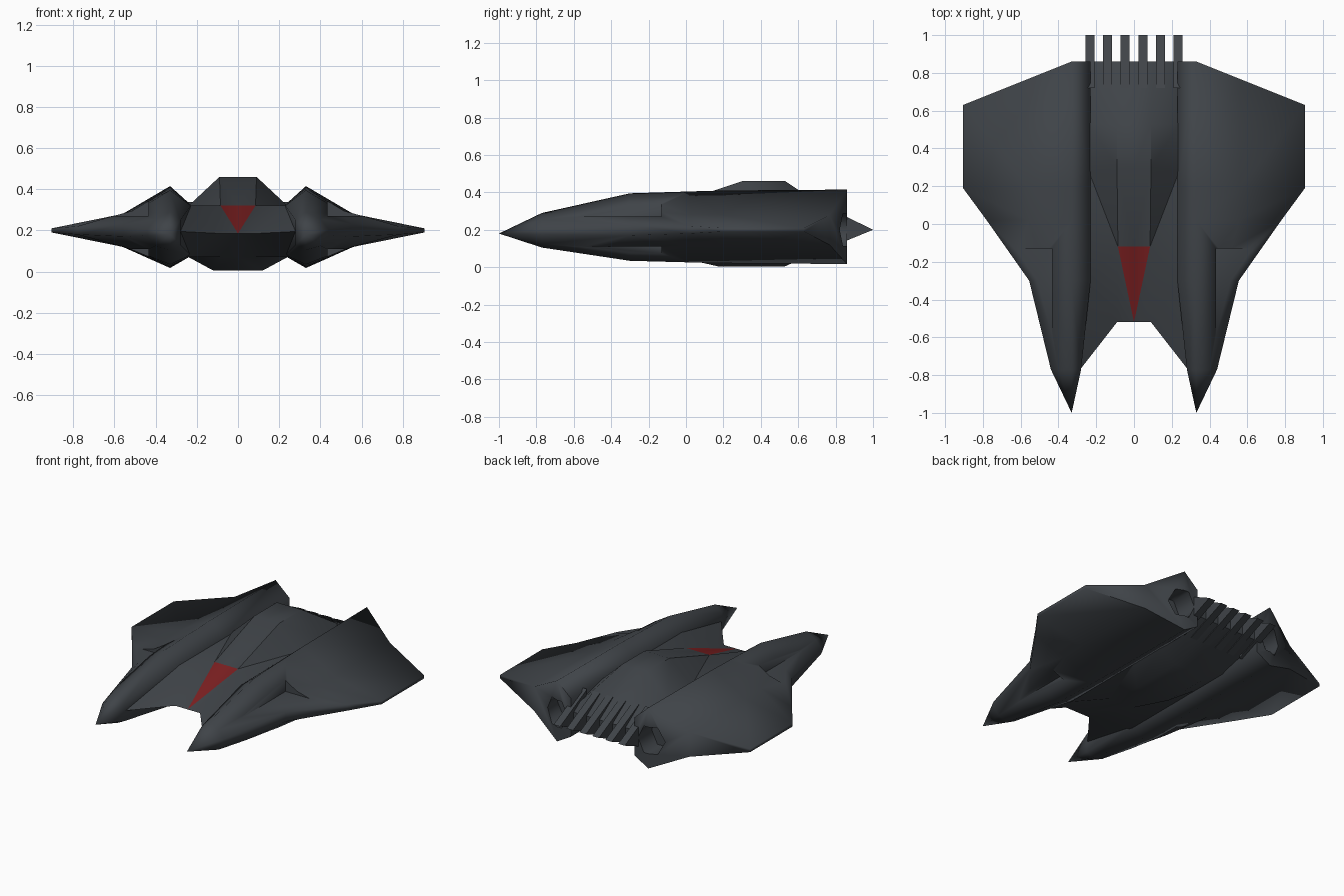
import bpy, bmesh, math

if "Cube" in bpy.data.objects:
    bpy.data.objects.remove(bpy.data.objects["Cube"])


def material(name, col):
    m = bpy.data.materials.new(name)
    m.diffuse_color = (*col, 1)
    m.use_nodes = True
    m.node_tree.nodes["Principled BSDF"].inputs["Base Color"].default_value = m.diffuse_color
    return m


SLATE = material("dark slate", (0.05, 0.057, 0.065))
RED = material("deep red", (0.2, 0.014, 0.015))


def make(name, verts, faces, mats=(SLATE,)):
    me = bpy.data.meshes.new(name)
    me.from_pydata(verts, [], faces)
    for m in mats:
        me.materials.append(m)
    bm = bmesh.new()
    bm.from_mesh(me)
    bmesh.ops.recalc_face_normals(bm, faces=bm.faces)
    bm.to_mesh(me)
    bm.free()
    ob = bpy.data.objects.new(name, me)
    bpy.context.collection.objects.link(ob)
    return ob


def select(ob):
    bpy.ops.object.select_all(action='DESELECT')
    ob.select_set(True)
    bpy.context.view_layer.objects.active = ob


def smooth(ob, deg):
    select(ob)
    bpy.ops.object.shade_smooth_by_angle(angle=math.radians(deg))


def prism(name, ring, axis_lo, axis_hi, place):
    """Extrude a 2D ring between two depths; place maps (a, b, depth) to xyz."""
    n = len(ring)
    verts = [place(a, b, d) for d in (axis_lo, axis_hi) for a, b in ring]
    faces = [tuple(range(n)), tuple(range(n, 2 * n))]
    faces += [(i, (i + 1) % n, n + (i + 1) % n, n + i) for i in range(n)]
    return make(name, verts, faces)


# Side hull with wing: y, inner x, inner half height, ridge half height,
# shoulder x, shoulder half height, tip x, tip half height
MID = 0.2
STATIONS = [
    (-0.77, 0.28, 0.06, 0.100, 0.40, 0.065, 0.44, 0.015),
    (-0.30, 0.23, 0.12, 0.195, 0.47, 0.110, 0.555, 0.03),
    (0.02, 0.23, 0.125, 0.205, 0.555, 0.08, 0.78, 0.02),
    (0.19, 0.23, 0.125, 0.21, 0.56, 0.08, 0.905, 0.01),
    (0.63, 0.23, 0.125, 0.215, 0.56, 0.08, 0.905, 0.01),
]
RIDGE = 0.33
verts, faces = [(RIDGE, -1.0, 0.18)], []
for k, (y, xi, hi, hr, xs, hs, xt, ht) in enumerate(STATIONS):
    ring = [(xi, 0), (xi, hi), (RIDGE, hr), (xs, hs), (xt, ht),
            (xt, -ht), (xs, -hs), (RIDGE, -hr * 0.85), (xi, -hi)]
    for x, h in ring:
        # the trailing edge sweeps forward from ridge to wing tip
        yy = 0.86 - 0.4 * max(0, x - RIDGE) if k == len(STATIONS) - 1 else y
        verts.append((x, yy, MID + h - (0.01 if k == 0 else 0)))
N = 9
faces += [(0, 1 + i, 1 + (i + 1) % N) for i in range(N)]
for k in range(len(STATIONS) - 1):
    a, b = 1 + k * N, 1 + (k + 1) * N
    faces += [(a + i, a + (i + 1) % N, b + (i + 1) % N, b + i) for i in range(N)]
e = 1 + (len(STATIONS) - 1) * N
faces += [(e, e + 1, e + 2, e + 7, e + 8), tuple(e + i for i in range(2, 8))]
hull = make("side_hulls", verts, faces)

# Cutters: shoulder notches above and below, hexagonal engine pocket
cutters = []
for z0, z1 in ((0.27, 0.5), (-0.1, 0.11)):
    cutters.append(prism("notch_cutter", [(0.435, z0), (0.7, z0), (0.7, z1), (0.435, z1)],
                         -0.6, -0.13, lambda a, b, d: (a, d, b)))
hexagon = [(0.34 + 0.085 * math.cos(i * math.pi / 3), 0.2 + 0.1 * math.sin(i * math.pi / 3))
           for i in range(6)]
cutters.append(prism("engine_cutter", hexagon, 0.72, 0.95, lambda a, b, d: (a, d, b)))
select(hull)
for c in cutters:
    c.hide_render = True
    m = hull.modifiers.new("cut", 'BOOLEAN')
    m.operation, m.solver, m.object = 'DIFFERENCE', 'EXACT', c
    bpy.ops.object.modifier_apply(modifier=m.name)
for c in cutters:
    bpy.data.objects.remove(c)
hull.modifiers.new("mirror", 'MIRROR')
bpy.ops.object.modifier_apply(modifier="mirror")
smooth(hull, 80)


# Central body: upper and lower skins with a shared swept leading edge
def skin(name, deck, hump, hump_x, hump_y, tail, painted):
    v = [(0, -0.52, 0.185), (0.09, -0.52, 0.185), (0.285, -0.77, 0.195),
         (0, -0.12, deck), (0.085, -0.12, deck), (0.24, -0.3, deck),
         (0.24, 0.28, deck),
         (0, hump_y, hump), (hump_x, hump_y, hump),
         (0, 0.53, hump), (hump_x, 0.53, hump), (0.24, 0.53, deck),
         (0, 0.86, tail), (0.1, 0.86, tail), (0.24, 0.86, tail),
         (0, 0.86, MID), (0.24, 0.86, MID)]
    f = [(0, 4, 3), (0, 1, 4), (1, 2, 5, 4), (4, 5, 6), (3, 4, 8, 7), (4, 6, 8),
         (7, 8, 10, 9), (8, 6, 11, 10), (9, 10, 13, 12), (10, 11, 14, 13),
         (12, 13, 14, 16, 15)]
    ob = make(name, v, f, (SLATE, RED))
    up = sum(p.normal.z for p in ob.data.polygons)
    if (up > 0) != (hump > MID):
        ob.data.flip_normals()
    if painted:                       # red nose panel is the first face
        ob.data.polygons[0].material_index = 1
    select(ob)
    mod = ob.modifiers.new("mirror", 'MIRROR')
    mod.use_clip = True
    bpy.ops.object.modifier_apply(modifier="mirror")
    smooth(ob, 40)


skin("upper_body", 0.32, 0.46, 0.09, 0.30, 0.24, True)
skin("lower_body", 0.07, 0.005, 0.12, 0.17, 0.15, False)

# Row of six wedge-shaped tail fins
for i in range(6):
    x = (i - 2.5) * 0.0935
    prism("tail_fin", [(1.0, 0.2), (0.72, 0.338), (0.72, 0.085)],
          x - 0.0235, x + 0.0235, lambda a, b, d: (d, a, b))
